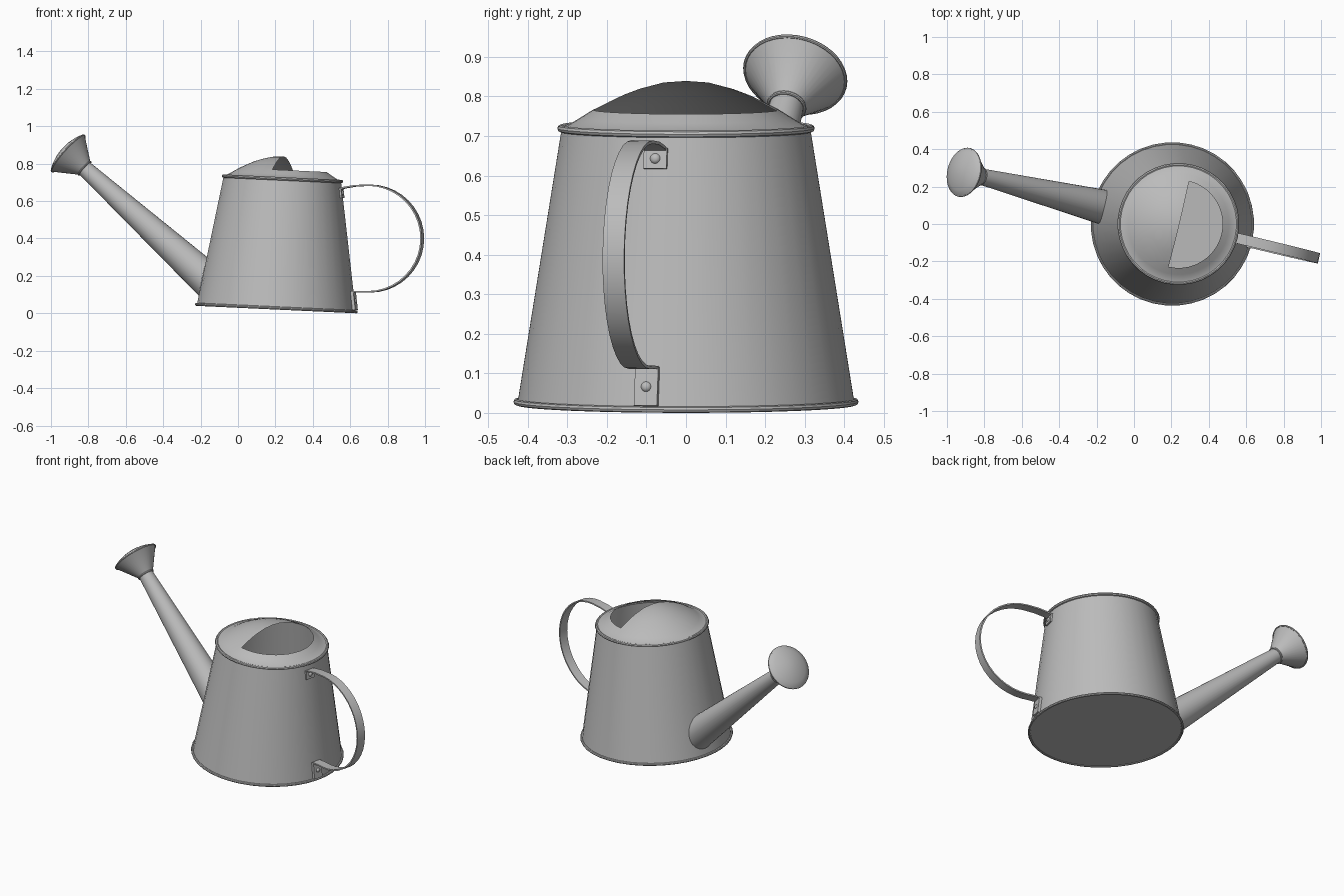
import bpy, bmesh, math
from mathutils import Matrix, Vector

if "Cube" in bpy.data.objects:
    bpy.data.objects.remove(bpy.data.objects["Cube"])

YAW, TILT = math.radians(-13.5), math.radians(2.66)
BASE = Vector((0.205, 0, 0.025))
# frame of the can: handle along local +x, spout along local -x, slight lean
FRAME = Matrix.Translation(BASE) @ Matrix.Rotation(TILT, 4, 'Y') @ Matrix.Rotation(YAW, 4, 'Z')

metal = bpy.data.materials.new("grey metal")
metal.diffuse_color = (0.5, 0.5, 0.5, 1)
metal.use_nodes = True
metal.node_tree.nodes["Principled BSDF"].inputs["Base Color"].default_value = metal.diffuse_color


def local(x, z):
    """front-view grid point -> (radial, height) in the plane of handle and spout"""
    dx, dz = x - BASE.x, z - BASE.z
    c, s = math.cos(TILT), math.sin(TILT)
    return ((c * dx - s * dz) / math.cos(YAW), s * dx + c * dz)


def wall(w):
    """body radius at a height"""
    return 0.427 - 0.112 * w / 0.695


def finish(name, bm, fix=True):
    if fix:
        bmesh.ops.recalc_face_normals(bm, faces=bm.faces)
    me = bpy.data.meshes.new(name)
    bm.to_mesh(me)
    bm.free()
    me.materials.append(metal)
    ob = bpy.data.objects.new(name, me)
    bpy.context.collection.objects.link(ob)
    ob.matrix_world = FRAME
    bpy.ops.object.select_all(action='DESELECT')
    ob.select_set(True)
    bpy.context.view_layer.objects.active = ob
    bpy.ops.object.shade_smooth_by_angle(angle=math.radians(35))
    return ob


def lathe(name, profile, seg=40, matrix=Matrix(), keep=None):
    """revolve (radius, height) points about z; keep() filters faces"""
    bm = bmesh.new()
    rings = []
    for r, z in profile:
        if r < 1e-6:
            rings.append([bm.verts.new((0, 0, z))] * seg)
        else:
            rings.append([bm.verts.new((r * math.cos(2 * math.pi * i / seg),
                                        r * math.sin(2 * math.pi * i / seg), z)) for i in range(seg)])
    for a, b in zip(rings, rings[1:]):
        for i in range(seg):
            j = (i + 1) % seg
            bm.faces.new(list(dict.fromkeys((a[i], a[j], b[j], b[i]))))
    bmesh.ops.remove_doubles(bm, verts=bm.verts, dist=1e-5)
    bmesh.ops.recalc_face_normals(bm, faces=bm.faces)
    if keep:
        drop = [f for f in bm.faces if not keep(f.calc_center_median())]
        bmesh.ops.delete(bm, geom=drop, context='FACES')
    bm.transform(matrix)
    return finish(name, bm, fix=False)


def bead(name, r, z, t, matrix=Matrix()):
    """rolled metal edge"""
    prof = [(r + t * math.cos(k * math.pi / 4), z + t * math.sin(k * math.pi / 4)) for k in range(9)]
    return lathe(name, prof, matrix=matrix)


def strap(name, path, width, t):
    """flat band following a path in the handle plane"""
    bm = bmesh.new()
    pts = [Vector(p) for p in path]
    secs = []
    for i, p in enumerate(pts):
        d = (pts[min(i + 1, len(pts) - 1)] - pts[max(i - 1, 0)]).normalized()
        n = Vector((-d.y, d.x)) * t / 2
        secs.append([bm.verts.new((p.x + a * n.x, b * width / 2, p.y + a * n.y))
                     for a, b in ((1, 1), (1, -1), (-1, -1), (-1, 1))])
    for a, b in zip(secs, secs[1:]):
        for i in range(4):
            j = (i + 1) % 4
            bm.faces.new((a[i], a[j], b[j], b[i]))
    bm.faces.new(secs[0])
    bm.faces.new(secs[-1])
    return finish(name, bm)


def axis_matrix(origin, direction):
    q = Vector(direction).to_track_quat('Z', 'Y')
    return Matrix.Translation(origin) @ q.to_matrix().to_4x4()


# body with flat base, and its rolled edges
lathe("body", [(0, 0), (wall(0), 0), (wall(0.695), 0.695)])
bead("base_rim", 0.429, 0.003, 0.008)
bead("top_rim", 0.317, 0.695, 0.009)

# domed lid, open on the handle side
lathe("lid", [(0.317, 0.70), (0.295, 0.705), (0.27, 0.72), (0.235, 0.742), (0.2, 0.76),
              (0.16, 0.779), (0.12, 0.794), (0.06, 0.81), (0, 0.815)],
      keep=lambda c: c.x < 0 or c.z < 0.742)

# tapered spout, its lower end trimmed to the body wall
u0, w0 = local(-0.18, 0.195)
u1, w1 = local(-0.82, 0.775)
foot, tip = Vector((u0, 0, w0)), Vector((u1, 0, w1))
along = (tip - foot).normalized()
side = Vector((0, 1, 0))
up = along.cross(side)
bm = bmesh.new()
N = 32
low, high = [], []
for i in range(N):
    a = 2 * math.pi * i / N
    ring = side * math.cos(a) + up * math.sin(a)
    p_tip = tip + ring * 0.043
    p_in = foot + ring * 0.092 + ((foot + ring * 0.092) - p_tip) * 0.4
    lo, hi = 0.0, 1.0
    for _ in range(30):
        m = (lo + hi) / 2
        p = p_tip.lerp(p_in, m)
        if math.hypot(p.x, p.y) < wall(p.z):
            hi = m
        else:
            lo = m
    low.append(bm.verts.new(p_tip.lerp(p_in, hi)))
    high.append(bm.verts.new(p_tip))
for i in range(N):
    j = (i + 1) % N
    bm.faces.new((low[i], low[j], high[j], high[i]))
finish("spout", bm)

# sprinkler rose with collar, rolled edge and bulging face
M = axis_matrix(tip, along)
lathe("rose", [(0.043, -0.005), (0.049, 0.005), (0.128, 0.118), (0.132, 0.122), (0.128, 0.127),
               (0.1, 0.14), (0.065, 0.151), (0.03, 0.157), (0, 0.159)], matrix=M)
bead("rose_collar", 0.046, 0.0, 0.005, M)
bead("rose_rim", 0.129, 0.121, 0.005, M)

# handle hoop
arc = [local(0.70 + 0.285 * math.cos(a), 0.40 + 0.285 * math.sin(a))
       for a in (math.radians(90 - 180 * k / 20) for k in range(21))]
path = [(wall(0.66) + 0.004, 0.655), local(0.57, 0.672), local(0.63, 0.682)] + arc
path += [local(0.66, 0.116), (wall(0.108) + 0.004, 0.108)]
strap("handle", path, 0.056, 0.008)

# riveted tabs that hold the handle
slope = (0.695, 0, 0.112)
for name, lo, hi, t in (("top", 0.608, 0.660, 0.010), ("bottom", 0.012, 0.110, 0.016)):
    strap(name + "_tab", [(wall(lo) + t / 2, lo), (wall(hi) + t / 2, hi)], 0.06, t)
    mid = (lo + hi) / 2
    lathe(name + "_rivet", [(0.013, 0), (0.011, 0.004), (0.006, 0.007), (0, 0.008)], 16,
          axis_matrix((wall(mid) + t, 0, mid), slope))
